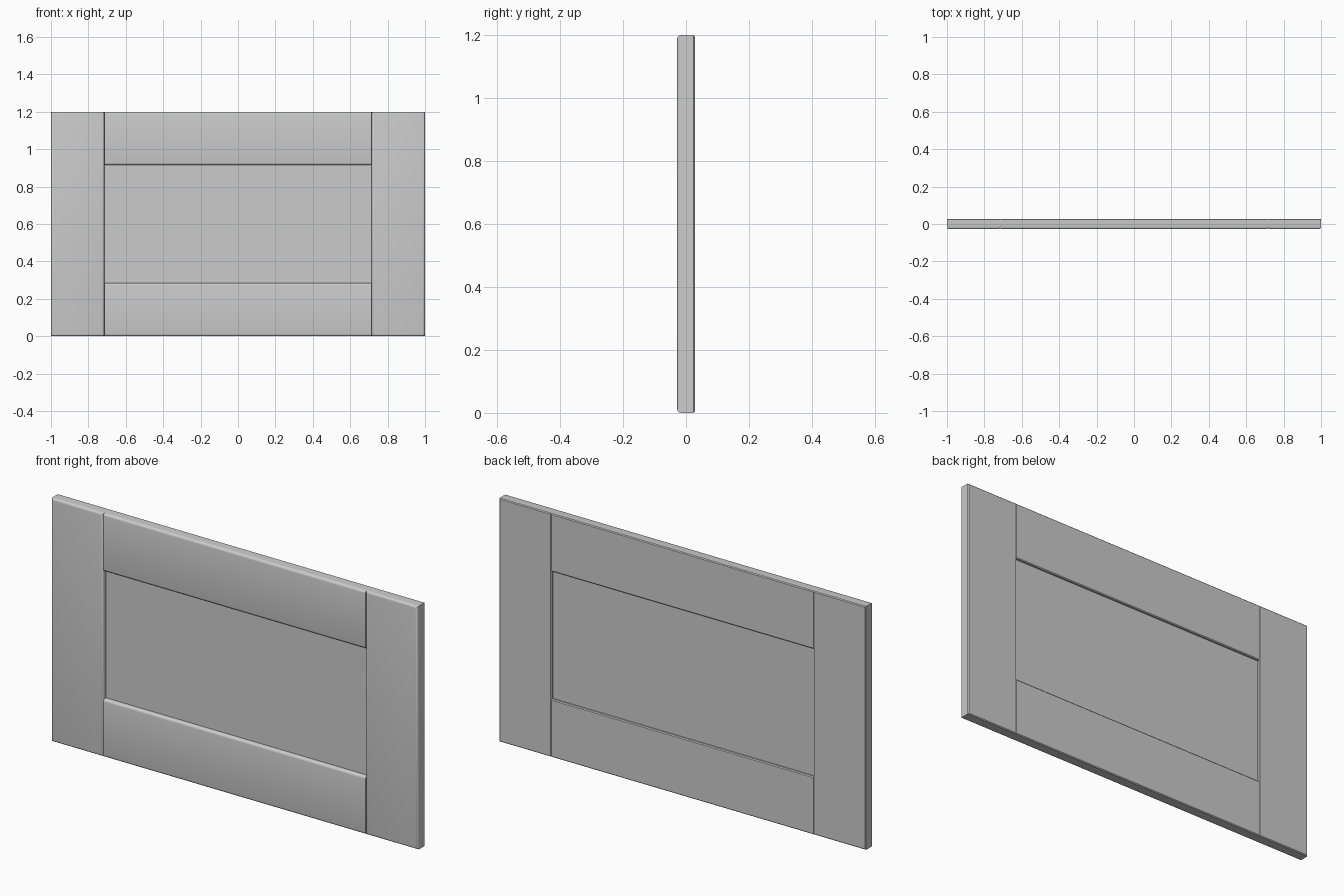
import bpy, bmesh
from mathutils import Vector

if "Cube" in bpy.data.objects:
    bpy.data.objects.remove(bpy.data.objects["Cube"])

T = 0.028      # half thickness
W = 0.285      # board width
H = 1.2        # height


def board(name, lo, hi, front=0.0, back=0.0, ends=True):
    """Box with rounded front edges and a fine chamfer on the back edges."""
    lo, hi = Vector(lo), Vector(hi)
    bm = bmesh.new()
    bmesh.ops.create_cube(bm, size=1)
    for v in bm.verts:
        v.co = Vector(((lo[i] + hi[i]) / 2 + v.co[i] * (hi[i] - lo[i]) for i in range(3)))

    def edges_at(y):
        found = [e for e in bm.edges if all(abs(v.co.y - y) < 1e-5 for v in e.verts)]
        if not ends:  # long edges only
            found = [e for e in found if abs(e.verts[0].co.z - e.verts[1].co.z) < 1e-5]
        return found

    if front:
        bmesh.ops.bevel(bm, geom=edges_at(lo.y), offset=front, segments=4,
                        profile=0.5, affect='EDGES')
    if back:
        bmesh.ops.bevel(bm, geom=edges_at(hi.y), offset=back, segments=1,
                        affect='EDGES')
    bmesh.ops.recalc_face_normals(bm, faces=bm.faces)
    mesh = bpy.data.meshes.new(name)
    bm.to_mesh(mesh)
    bm.free()
    obj = bpy.data.objects.new(name, mesh)
    bpy.context.collection.objects.link(obj)
    bpy.ops.object.select_all(action='DESELECT')
    obj.select_set(True)
    bpy.context.view_layer.objects.active = obj
    bpy.ops.object.shade_smooth_by_angle(angle=0.6)
    return obj


# Upright side boards
inner = 1 - W
board("left_stile", (-1, -T, 0), (-inner, T, H), 0.012, 0.004)
board("right_stile", (inner, -T, 0), (1, T, H), 0.012, 0.004)

# Horizontal boards between them
board("bottom_rail", (-inner, -T, 0), (inner, T, W), 0.012, 0.004, ends=False)
board("top_rail", (-inner, -T, H - W), (inner, T, H), 0.012, 0.004, ends=False)

# Recessed centre panel, tucked slightly into the frame
board("centre_panel", (-inner - 0.01, -0.008, W - 0.01), (inner + 0.01, 0.016, H - W + 0.01))
